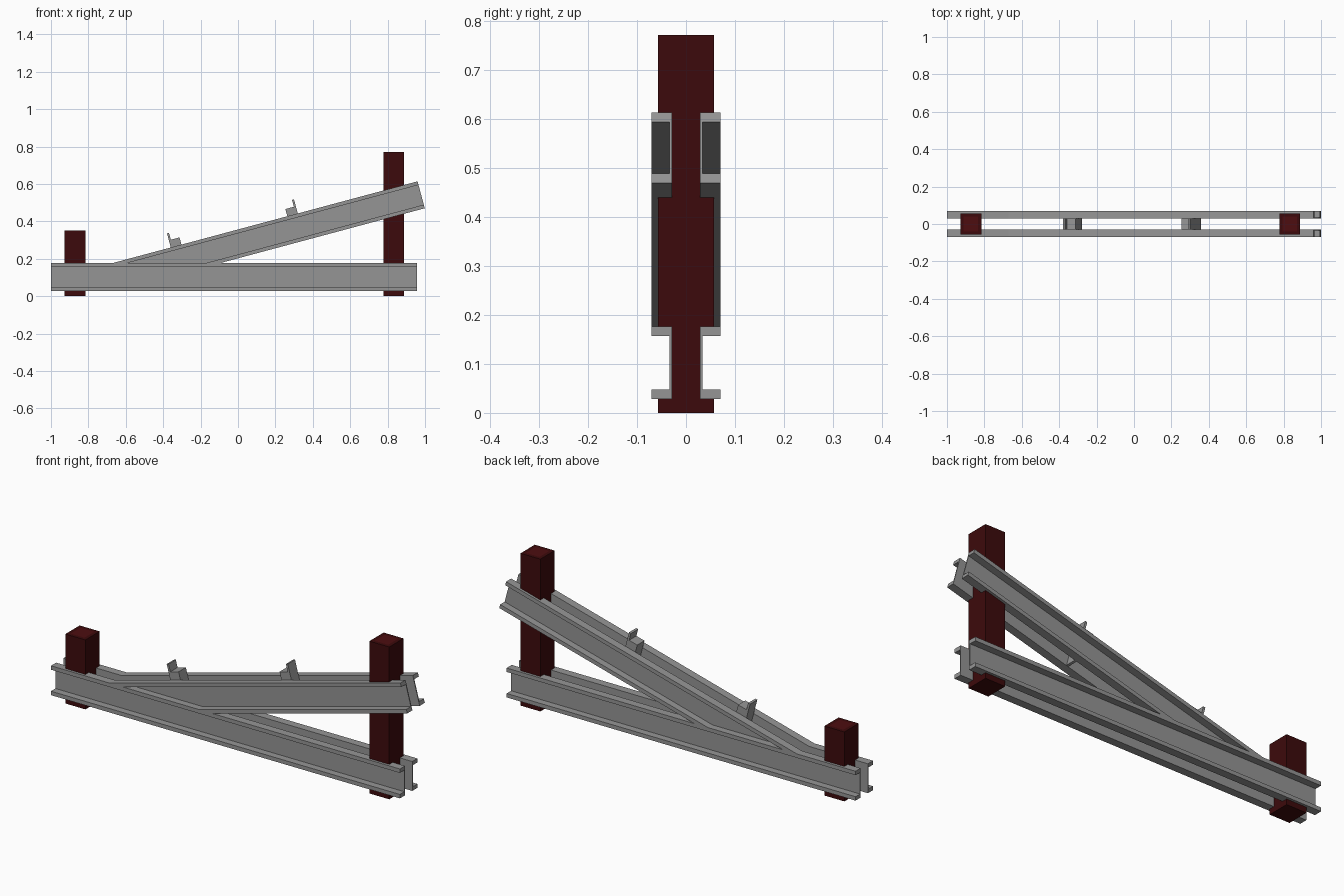
import bpy, bmesh
from math import sin, cos, radians

if "Cube" in bpy.data.objects:
    bpy.data.objects.remove(bpy.data.objects["Cube"])

TILT = radians(15)
DEPTH = 0.149                      # beam height
FLANGE, WEB_IN, WEB_OUT, EDGE = 0.02, 0.029, 0.034, 0.07
LOW_TOP = 0.177
END = (0.96, 0.614)                # top corner of the sloping beam's high end


def material(name, r, g, b):
    m = bpy.data.materials.new(name)
    m.diffuse_color = (r, g, b, 1)
    m.use_nodes = True
    m.node_tree.nodes["Principled BSDF"].inputs["Base Color"].default_value = m.diffuse_color
    return m


red = material("dark_red", 0.046, 0.003, 0.0035)
bright = material("worn_red", 0.075, 0.004, 0.005)
steel = material("steel_grey", 0.3, 0.3, 0.3)


def loft(name, a, b, mat=steel):
    """Solid between two matching rings of points."""
    bm = bmesh.new()
    va = [bm.verts.new(p) for p in a]
    vb = [bm.verts.new(p) for p in b]
    n = len(a)
    bm.faces.new(va)
    bm.faces.new(vb[::-1])
    for i in range(n):
        j = (i + 1) % n
        bm.faces.new((va[j], va[i], vb[i], vb[j]))
    bmesh.ops.recalc_face_normals(bm, faces=bm.faces[:])
    me = bpy.data.meshes.new(name)
    bm.to_mesh(me)
    bm.free()
    me.materials.append(mat)
    ob = bpy.data.objects.new(name, me)
    bpy.context.collection.objects.link(ob)
    return ob


def prism(name, outline, y0, y1, mat=steel):
    """Extrude an x-z outline along y."""
    return loft(name, [(x, y0, z) for x, z in outline],
                [(x, y1, z) for x, z in outline], mat)


def slope(u, v):
    """Sloping-beam coordinates (along, above top face) to x-z."""
    return (END[0] + u * cos(TILT) - v * sin(TILT),
            END[1] + u * sin(TILT) + v * cos(TILT))


def mitre(v):
    """Start of the sloping beam, cut level on top of the lower beam."""
    return (LOW_TOP - END[1] - v * cos(TILT)) / sin(TILT)


def level(u, v):
    return (u, LOW_TOP + v)


def channel(name, place, start, end):
    """C-section beam with outward flanges, mirrored front to back."""
    profile = [(WEB_IN, 0), (EDGE, 0), (EDGE, -FLANGE), (WEB_OUT, -FLANGE),
               (WEB_OUT, FLANGE - DEPTH), (EDGE, FLANGE - DEPTH),
               (EDGE, -DEPTH), (WEB_IN, -DEPTH)]

    def ring(u_of_v):
        pts = []
        for y, v in profile:
            x, z = place(u_of_v(v), v)
            pts.append((x, -y, z))
        return pts
    ob = loft(name, ring(start), ring(end))
    m = ob.modifiers.new("mirror", 'MIRROR')
    m.use_axis = (False, True, False)


# Beams
channel("lower_beams", level, lambda v: -1.0, lambda v: 0.957)
channel("sloping_beams", slope, mitre, lambda v: 0.0)

# Notch outlines that follow the beams
low_notch = [level(-1.1, 0), level(1.1, 0), level(1.1, -DEPTH), level(-1.1, -DEPTH)]
high_notch = [slope(-0.4, 0), slope(0.1, 0), slope(0.1, -DEPTH), slope(-0.4, -DEPTH)]


# Posts, notched to sit between the webs
def post(name, x0, x1, height, notches):
    ob = prism(name, [(x0, 0), (x1, 0), (x1, height), (x0, height)], -0.057, 0.057, red)
    for outline in notches:
        for s in (-1, 1):
            cutter = prism("notch_cutter", outline, s * WEB_IN, s * 0.1, red)
            cutter.hide_render = True
            m = ob.modifiers.new("notch", 'BOOLEAN')
            m.operation = 'DIFFERENCE'
            m.solver = 'EXACT'
            m.object = cutter
            bpy.context.view_layer.objects.active = ob
            bpy.ops.object.modifier_apply(modifier=m.name)
            bpy.data.objects.remove(cutter)
    # Brighter patch in the middle of the top face
    ob.data.materials.append(bright)
    patch = len(ob.data.materials) - 1
    bm = bmesh.new()
    bm.from_mesh(ob.data)
    top = [f for f in bm.faces if all(v.co.z > height - 0.001 for v in f.verts)]
    bmesh.ops.inset_region(bm, faces=top, thickness=0.025)
    for f in top:
        f.material_index = patch
    bm.to_mesh(ob.data)
    bm.free()


post("short_post", -0.928, -0.816, 0.352, [low_notch])
post("tall_post", 0.777, 0.888, 0.772, [low_notch, high_notch])


# Spacer blocks and stop plates held between the sloping beams
def slab(name, u0, u1, v0, v1):
    prism(name, [slope(u0, v0), slope(u1, v0), slope(u1, v1), slope(u0, v1)],
          -WEB_IN, WEB_IN)


for tag, plate, block, foot in (("low", (-1.366, -1.355), (-1.355, -1.307), -0.125),
                                ("high", (-0.674, -0.663), (-0.721, -0.674), -0.147)):
    slab(tag + "_stop_plate", *plate, foot, 0.078)
    slab(tag + "_spacer_block", *block, -0.09, 0.04)
